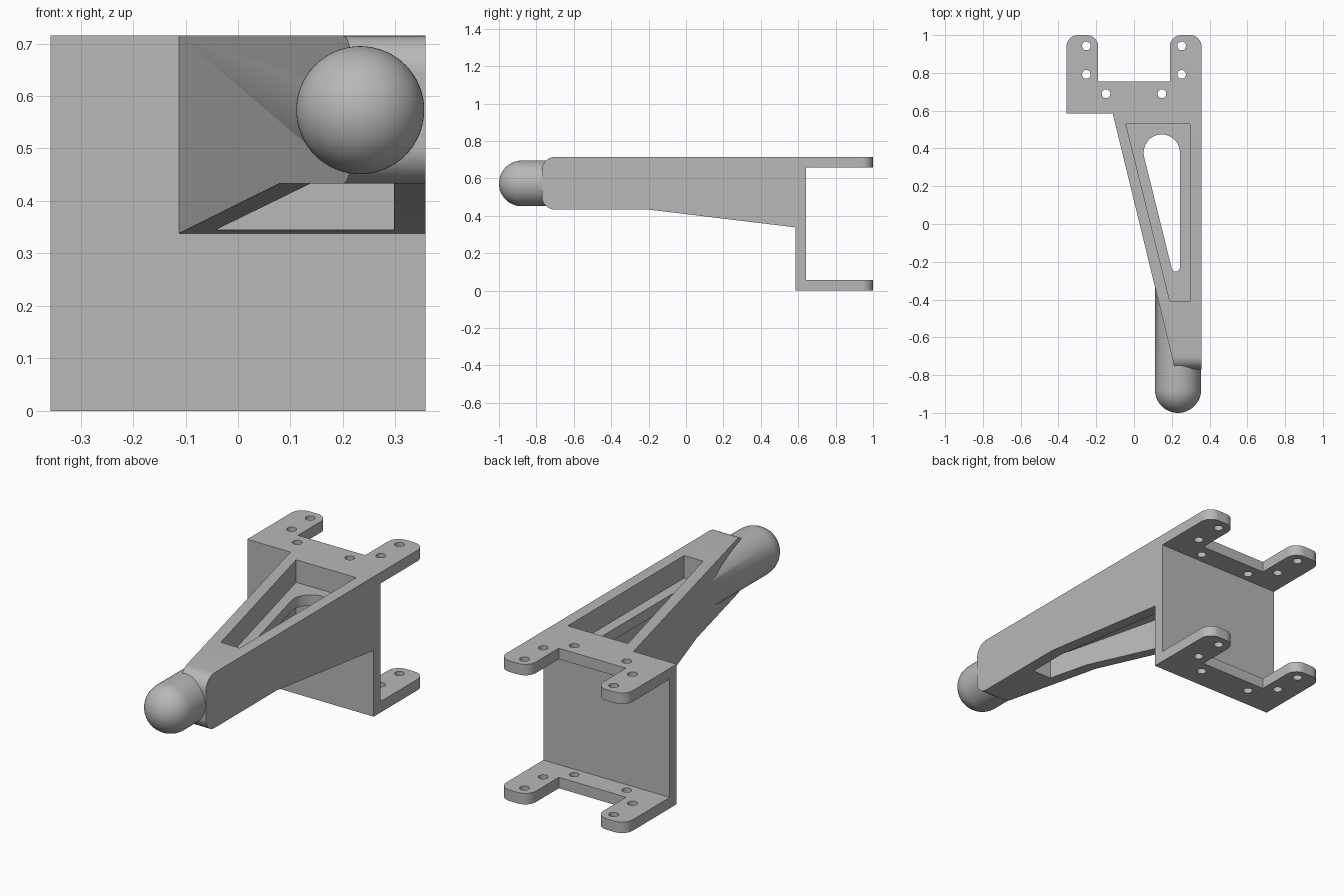
import bpy, bmesh
from math import sin, cos, pi
from mathutils import Matrix, Vector
from mathutils.geometry import convex_hull_2d

if "Cube" in bpy.data.objects:
    bpy.data.objects.remove(bpy.data.objects["Cube"])

GREY = (0.48, 0.48, 0.48, 1)
metal = bpy.data.materials.new("plain_grey")
metal.use_nodes = True
metal.diffuse_color = GREY
metal.node_tree.nodes["Principled BSDF"].inputs["Base Color"].default_value = GREY

HALF, BACK, TOP, SHEET = 0.357, 0.585, 0.715, 0.056
TIP = -0.77


def arc(cx, cy, r, start, end, n=10):
    return [(cx + r * cos(start + (end - start) * i / n),
             cy + r * sin(start + (end - start) * i / n)) for i in range(n + 1)]


def finish(name, bm):
    bmesh.ops.recalc_face_normals(bm, faces=bm.faces)
    mesh = bpy.data.meshes.new(name)
    bm.to_mesh(mesh)
    bm.free()
    mesh.materials.append(metal)
    obj = bpy.data.objects.new(name, mesh)
    bpy.context.collection.objects.link(obj)
    return obj


def prism(name, points, lo, hi, axis="z"):
    """Extrude a flat outline: (x, y) along z, or (y, z) along x."""
    bm = bmesh.new()
    place = (lambda a, b: (a, b, lo)) if axis == "z" else (lambda a, b: (lo, a, b))
    face = bm.faces.new([bm.verts.new(place(*p)) for p in points])
    grown = bmesh.ops.extrude_face_region(bm, geom=[face])["geom"]
    shift = Vector((0, 0, hi - lo)) if axis == "z" else Vector((hi - lo, 0, 0))
    bmesh.ops.translate(bm, vec=shift,
                        verts=[v for v in grown if isinstance(v, bmesh.types.BMVert)])
    return finish(name, bm)


def boolean(obj, tools, operation="DIFFERENCE"):
    bpy.context.view_layer.objects.active = obj
    for tool in tools:
        mod = obj.modifiers.new("cut", "BOOLEAN")
        mod.operation, mod.object, mod.solver = operation, tool, "EXACT"
        bpy.ops.object.modifier_apply(modifier=mod.name)


def rectangle(x0, x1, y0, y1):
    return [(x0, y0), (x1, y0), (x1, y1), (x0, y1)]


# Mounting flanges: U-shaped sheets with rounded tabs and six holes
R = 0.06
half = ([(HALF, BACK)] + arc(HALF - R, 1 - R, R, 0, pi / 2)
        + arc(0.19 + R, 1 - R, R, pi / 2, pi) + [(0.19, 0.755)])
outline = half + [(-x, y) for x, y in reversed(half)]
holes = [prism("hole_cutter", arc(s * x, y, 0.023, 0, 2 * pi, 24)[:-1], -0.1, 0.9)
         for s in (1, -1) for x, y in ((0.252, 0.943), (0.252, 0.792), (0.148, 0.69))]
parts = []
for name, z in (("bottom_flange", 0), ("top_flange", TOP - SHEET)):
    flange = prism(name, outline, z, z + SHEET)
    boolean(flange, holes)
    parts.append(flange)

# Upright plate joining the flanges
parts.append(prism("back_plate", rectangle(-HALF, HALF, BACK, BACK + SHEET),
                   SHEET, TOP - SHEET))

# Arm: side profile trimmed by the tapered plan
F, LOW = 0.07, 0.433
side = ([(BACK, 0.338), (BACK, TOP)]
        + arc(TIP + F, TOP - F, F, pi / 2, pi)
        + arc(TIP + F, LOW + F, F, pi, 1.5 * pi) + [(-0.2, LOW)])
arm = prism("arm", side, -HALF, HALF, "x")
plan = prism("plan_cutter", [(-0.113, BACK + 0.001), (0.5, BACK + 0.001),
                             (0.5, -0.9), (0.249, -0.9)], 0, 1)
boolean(arm, [plan], "INTERSECT")

# Round-ended rod set into the arm tip
RAD = 0.122
bm = bmesh.new()
rim = arc(0, RAD - 1, RAD, -pi / 2, 0, 16) + [(RAD, -0.3), (0, -0.3)]
verts = [bm.verts.new((x, y, 0)) for x, y in rim]
edges = [bm.edges.new(pair) for pair in zip(verts, verts[1:])]
bmesh.ops.spin(bm, geom=verts + edges, cent=(0, 0, 0), axis=(0, 1, 0),
               angle=2 * pi, steps=64)
bmesh.ops.remove_doubles(bm, verts=bm.verts, dist=0.0005)
bmesh.ops.transform(bm, matrix=Matrix.Translation((0.233, 0, 0.573)), verts=bm.verts)
rod = finish("ball_end_rod", bm)
boolean(arm, [rod], "UNION")

# Pockets above and below a thin web, and a teardrop slot through the web
pocket = [(-0.043, 0.53), (0.297, 0.53), (0.297, -0.41), (0.19, -0.41)]
drop = (arc(0.147, 0.378, 0.096, 0, 2 * pi, 48)[:-1]
        + arc(0.221, -0.23, 0.022, 0, 2 * pi, 32)[:-1])
drop = [drop[i] for i in convex_hull_2d([Vector(p) for p in drop])]
cutters = [prism("upper_pocket_cutter", pocket, 0.6, 1),
           prism("lower_pocket_cutter", pocket, 0, 0.545),
           prism("slot_cutter", drop, 0.1, 0.9)]
boolean(arm, cutters)
parts.append(arm)

for helper in holes + cutters + [plan, rod]:
    bpy.data.objects.remove(helper)

# Smooth the curves, keep the edges sharp
bpy.ops.object.select_all(action="DESELECT")
for part in parts:
    part.select_set(True)
bpy.context.view_layer.objects.active = arm
bpy.ops.object.shade_smooth_by_angle(angle=0.5)
